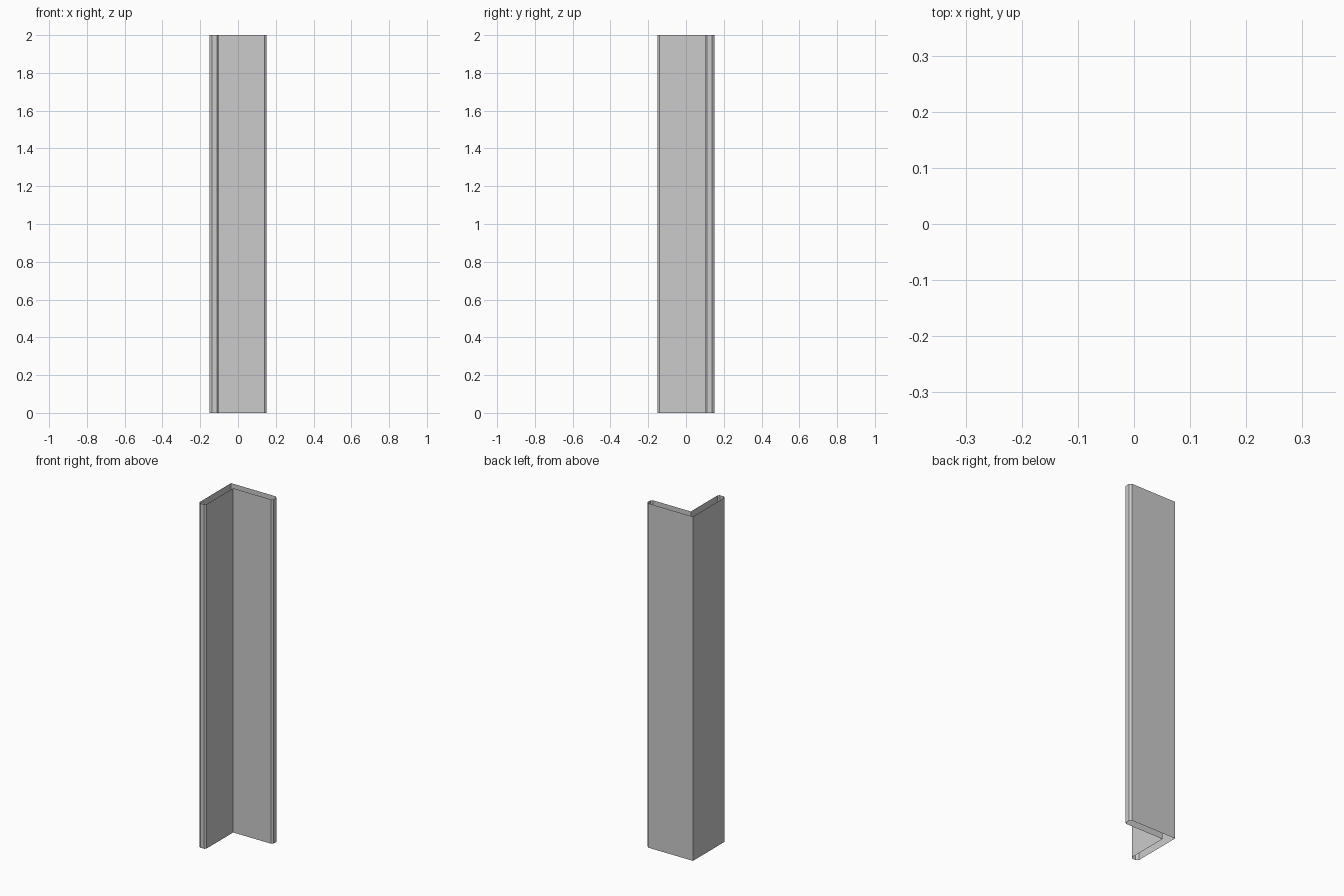
import bpy, bmesh

if "Cube" in bpy.data.objects:
    bpy.data.objects.remove(bpy.data.objects["Cube"])

H, R = 2.0, 0.15      # length, half leg width
INNER = 0.104         # inner corner offset
C = 0.01              # toe chamfer

# Cross-section of one leg (along y at x = -R), from outer heel to inner corner
leg = [(-R, -R + C), (-R + 0.013, -R), (-INNER - 0.008, -R), (-INNER, -R + C)]
# The other leg is the mirror image across the diagonal y = -x
other = [(-y, -x) for x, y in reversed(leg)]
profile = [(-R, R)] + leg + [(-INNER, INNER)] + other

# Open-ended extrusion: side walls only
bm = bmesh.new()
low = [bm.verts.new((x, y, 0)) for x, y in profile]
high = [bm.verts.new((x, y, H)) for x, y in profile]
n = len(profile)
for i in range(n):
    j = (i + 1) % n
    bm.faces.new((low[i], low[j], high[j], high[i]))

mesh = bpy.data.meshes.new("angle_bar")
bm.to_mesh(mesh)
bm.free()
obj = bpy.data.objects.new("angle_bar", mesh)
bpy.context.collection.objects.link(obj)
